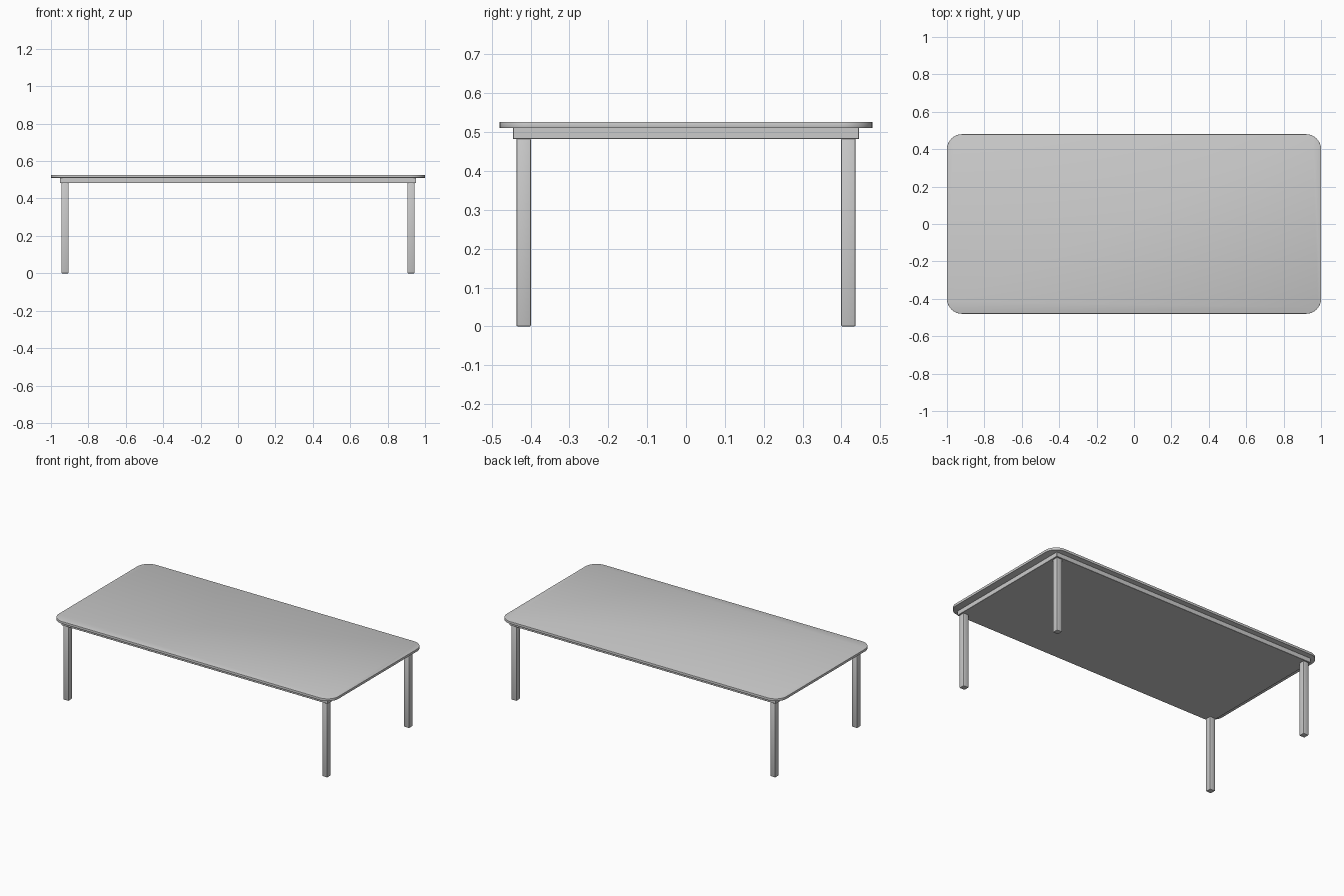
import bpy, bmesh, math

if "Cube" in bpy.data.objects:
    bpy.data.objects.remove(bpy.data.objects["Cube"])


def make_box(name, center, size):
    mesh = bpy.data.meshes.new(name)
    bm = bmesh.new()
    bmesh.ops.create_cube(bm, size=1.0)
    for v in bm.verts:
        v.co = [c + s * k for c, s, k in zip(center, size, v.co)]
    return bm, mesh


def finish(bm, mesh, name):
    bmesh.ops.recalc_face_normals(bm, faces=bm.faces)
    bm.to_mesh(mesh)
    bm.free()
    obj = bpy.data.objects.new(name, mesh)
    bpy.context.collection.objects.link(obj)
    bpy.context.view_layer.objects.active = obj
    obj.select_set(True)
    bpy.ops.object.shade_smooth_by_angle(angle=math.radians(35))
    obj.select_set(False)
    return obj


def bevel(bm, edges, width, segments):
    bmesh.ops.bevel(bm, geom=edges, offset=width, segments=segments,
                    profile=0.5, affect='EDGES')


def upright_edges(bm):
    return [e for e in bm.edges
            if abs(e.verts[0].co.z - e.verts[1].co.z) > 0.01]


# Tabletop with rounded corners and a slightly softened rim
bm, mesh = make_box("tabletop", (0, 0, 0.5185), (2.0, 0.96, 0.016))
bevel(bm, upright_edges(bm), 0.08, 10)
rim = [e for e in bm.edges
       if abs(e.verts[0].co.z - e.verts[1].co.z) < 0.001]
bevel(bm, rim, 0.0015, 2)
finish(bm, mesh, "tabletop")

# Solid support block under the tabletop
bm, mesh = make_box("apron", (0, 0, 0.4965), (1.905, 0.89, 0.029))
bevel(bm, bm.edges[:], 0.001, 1)
finish(bm, mesh, "apron")

# Four square legs with softened edges
for side, sx in (("left", -1), ("right", 1)):
    for end, sy in (("front", -1), ("back", 1)):
        name = f"{end}_{side}_leg"
        bm, mesh = make_box(name, (sx * 0.925, sy * 0.418, 0.2415),
                            (0.037, 0.037, 0.483))
        bevel(bm, bm.edges[:], 0.003, 2)
        finish(bm, mesh, name)
